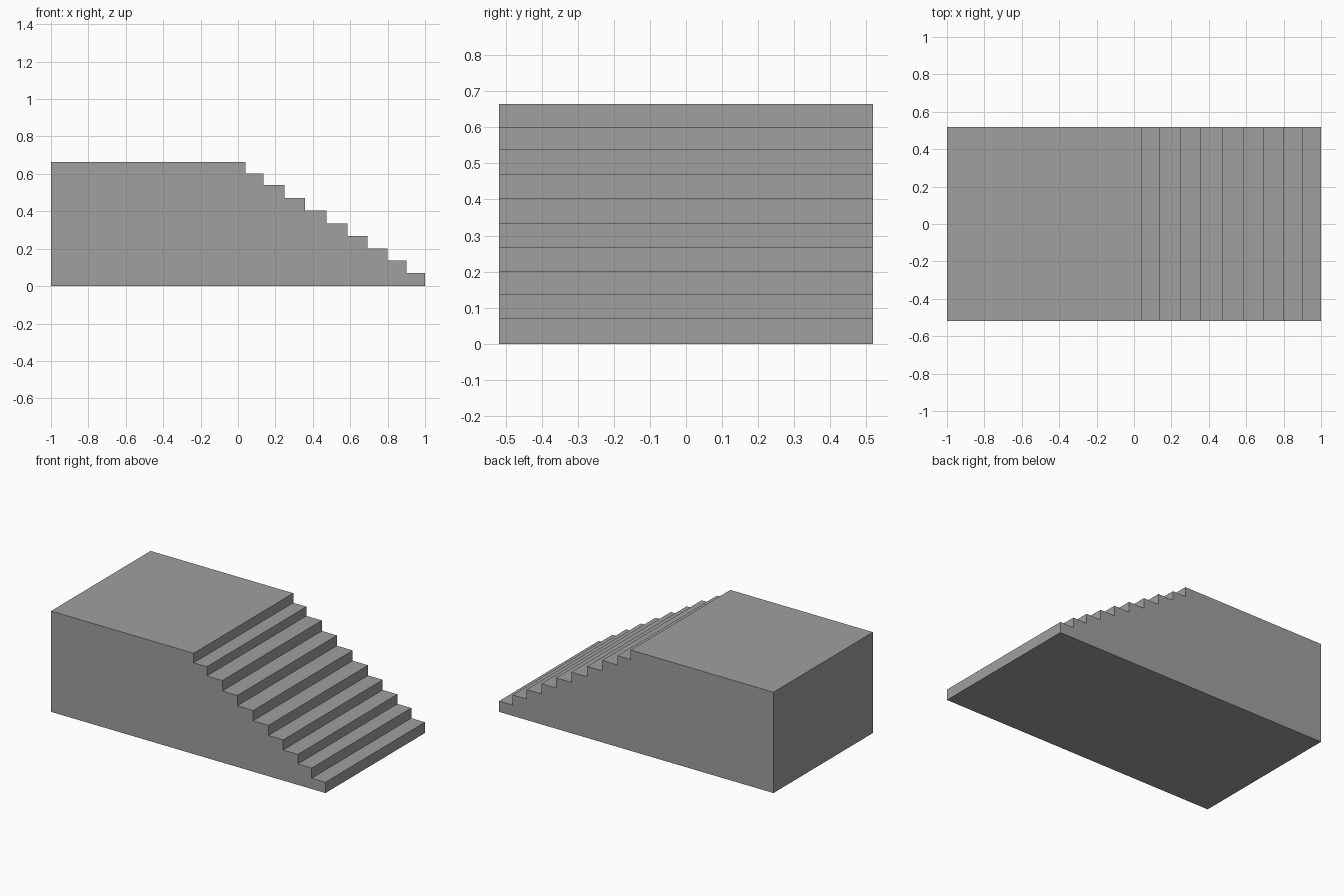
import bpy, bmesh

if "Cube" in bpy.data.objects:
    bpy.data.objects.remove(bpy.data.objects["Cube"])

# Plain grey stone
grey = bpy.data.materials.new("grey")
grey.diffuse_color = (0.35, 0.35, 0.35, 1)
grey.use_nodes = True
grey.node_tree.nodes["Principled BSDF"].inputs["Base Color"].default_value = grey.diffuse_color

HALF_WIDTH = 0.518

# Front edge and height of the landing, then of each tread going down
steps = [(0.04, 0.664), (0.136, 0.601), (0.248, 0.54), (0.358, 0.471), (0.473, 0.403),
         (0.585, 0.335), (0.692, 0.268), (0.799, 0.201), (0.90, 0.138), (1.0, 0.071)]

# Side profile: base, back wall, landing and stepped slope
profile = [(1.0, 0.0), (-1.0, 0.0), (-1.0, steps[0][1])]
for i, (x, z) in enumerate(steps):
    profile.append((x, z))
    if i + 1 < len(steps):
        profile.append((x, steps[i + 1][1]))

# Extrude the profile across the full width
bm = bmesh.new()
side = bm.faces.new([bm.verts.new((x, -HALF_WIDTH, z)) for x, z in profile])
result = bmesh.ops.extrude_face_region(bm, geom=[side], use_keep_orig=True)
verts = [g for g in result["geom"] if isinstance(g, bmesh.types.BMVert)]
bmesh.ops.translate(bm, verts=verts, vec=(0, 2 * HALF_WIDTH, 0))
bmesh.ops.recalc_face_normals(bm, faces=bm.faces)

mesh = bpy.data.meshes.new("staircase")
bm.to_mesh(mesh)
bm.free()
mesh.materials.append(grey)
staircase = bpy.data.objects.new("staircase", mesh)
bpy.context.collection.objects.link(staircase)
